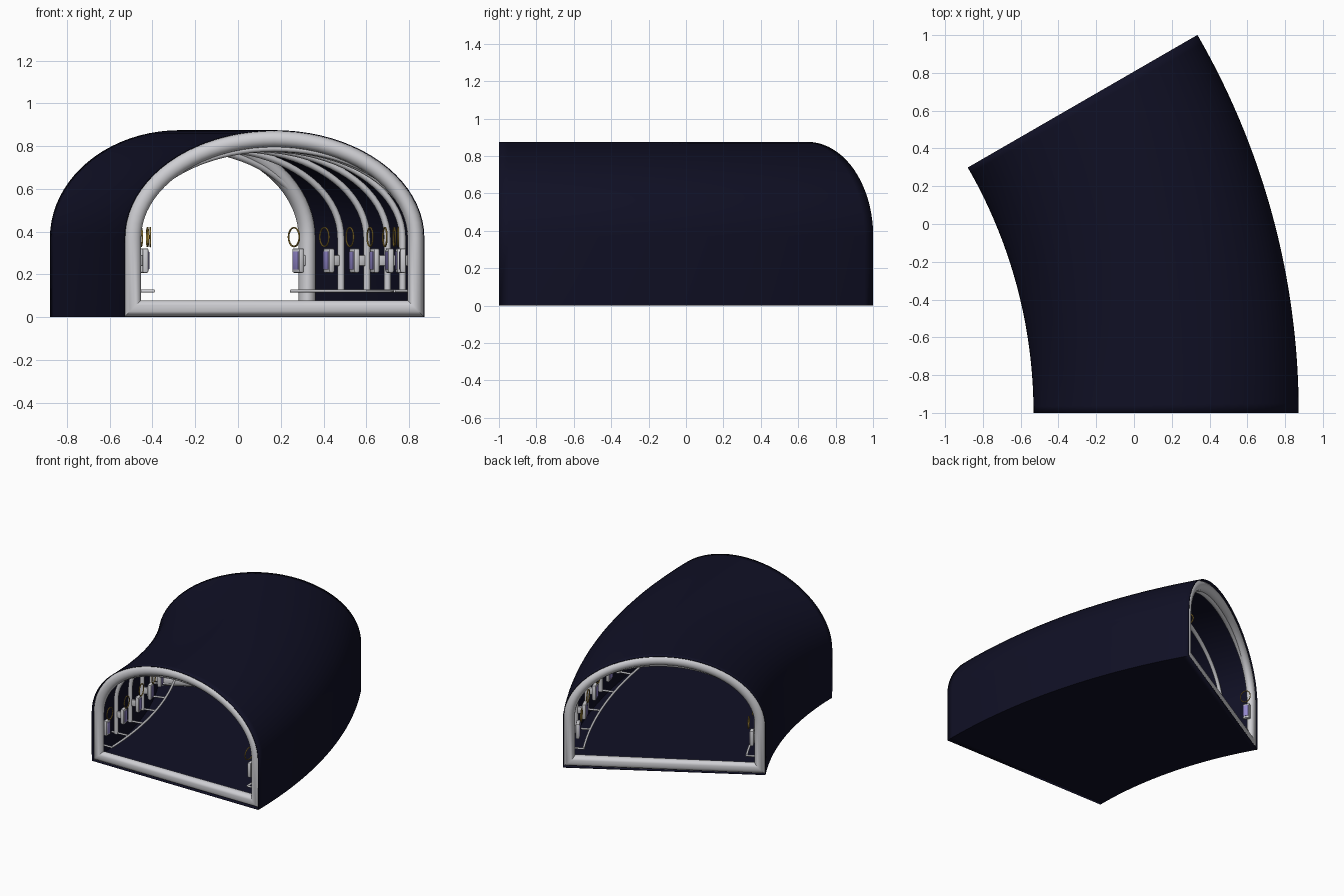
import bpy, bmesh, math
from mathutils import Vector

if "Cube" in bpy.data.objects:
    bpy.data.objects.remove(bpy.data.objects["Cube"], do_unlink=True)

# Bend: local (across, along, up) becomes a 30 degree turn
RADIUS, CENTRE_X, CENTRE_Y = 3.3, -3.13, -1.0
LENGTH = RADIUS * math.radians(30)


def bend(p):
    a = p[1] / RADIUS
    r = RADIUS + p[0]
    return Vector((CENTRE_X + r * math.cos(a), CENTRE_Y + r * math.sin(a), p[2]))


def material(name, colour, rough=0.5):
    m = bpy.data.materials.new(name)
    m.use_nodes = True
    m.diffuse_color = (*colour, 1)
    node = m.node_tree.nodes["Principled BSDF"]
    node.inputs["Base Color"].default_value = (*colour, 1)
    node.inputs["Roughness"].default_value = rough
    return m


NAVY = material("dark navy", (0.005, 0.005, 0.018))
GREY = material("light grey", (0.62, 0.62, 0.65))
LILAC = material("lilac screen", (0.3, 0.25, 0.62))
GOLD = material("gold", (0.45, 0.29, 0.05))


def finish(name, bm, mat):
    for v in bm.verts:
        v.co = bend(v.co)
    bmesh.ops.recalc_face_normals(bm, faces=bm.faces)
    mesh = bpy.data.meshes.new(name)
    bm.to_mesh(mesh)
    bm.free()
    mesh.materials.append(mat)
    ob = bpy.data.objects.new(name, mesh)
    bpy.context.collection.objects.link(ob)
    bpy.ops.object.select_all(action="DESELECT")
    ob.select_set(True)
    bpy.context.view_layer.objects.active = ob
    bpy.ops.object.shade_smooth_by_angle(angle=math.radians(40))
    return ob


def loft(name, rows, mat, wrap_rows=False, wrap_points=False, caps=False):
    """Skin a list of equally long point rows."""
    bm = bmesh.new()
    grid = [[bm.verts.new(p) for p in row] for row in rows]
    n, m = len(grid), len(grid[0])
    for i in range(n if wrap_rows else n - 1):
        for j in range(m if wrap_points else m - 1):
            k, l = (i + 1) % n, (j + 1) % m
            bm.faces.new((grid[i][j], grid[i][l], grid[k][l], grid[k][j]))
    if caps:
        bm.faces.new(grid[0])
        bm.faces.new(grid[-1])
    return finish(name, bm, mat)


def circle(radius, n):
    return [(radius * math.cos(2 * math.pi * i / n), radius * math.sin(2 * math.pi * i / n))
            for i in range(n)]


def arch(half_width, base, spring, top, n=40):
    """Straight sides with a half ellipse above, from right foot to left foot."""
    curve = [Vector((half_width * math.cos(math.pi * i / n),
                     spring + (top - spring) * math.sin(math.pi * i / n))) for i in range(n + 1)]
    return [Vector((half_width, base))] + curve + [Vector((-half_width, base))]


def inset(points, d, closed):
    """Mitred inward offset of an arch."""
    out, n = [], len(points)
    for i, p in enumerate(points):
        a = points[i - 1] if closed or i else None
        b = points[(i + 1) % n] if closed or i < n - 1 else None
        u = (p - a).normalized() if a else (b - p).normalized()
        v = (b - p).normalized() if b else u
        nu, nv = Vector((-u.y, u.x)), Vector((-v.y, v.x))
        out.append(p + (nu + nv) * d / (1 + nu.dot(nv)))
    return out


def box(name, centre, size, bevel, mat):
    bm = bmesh.new()
    bmesh.ops.create_cube(bm, size=1)
    for v in bm.verts:
        v.co = Vector([c + s * x for c, s, x in zip(centre, size, v.co)])
    bmesh.ops.bevel(bm, geom=bm.edges[:], offset=bevel, segments=2, profile=0.5, affect="EDGES")
    return finish(name, bm, mat)


# Shell with floor
outline = arch(0.7, 0.002, 0.37, 0.873)
STEPS = 40
shell = loft("tunnel_shell",
             [[(p.x, LENGTH * i / STEPS, p.y) for p in outline] for i in range(STEPS + 1)],
             NAVY, wrap_points=True)
skin = shell.modifiers.new("skin", "SOLIDIFY")
skin.thickness, skin.offset = 0.004, 0

# Rounded frames around both openings
for name, middle in (("front_frame", 0.038), ("back_frame", LENGTH - 0.038)):
    rows = [[(p.x, middle + e, p.y) for p in inset(outline, 0.039 + d, True)]
            for d, e in circle(0.038, 16)]
    loft(name, rows, GREY, wrap_rows=True, wrap_points=True)

# Stations along the tunnel
COUNT = 7
START = 0.055
stations = [START + (LENGTH - 2 * START) * i / (COUNT - 1) for i in range(COUNT)]
rib_line = arch(0.664, 0.115, 0.37, 0.79)

for i, s in enumerate(stations):
    # Arched rib
    rows = [[(p.x, s + e, p.y) for p in inset(rib_line, d, False)] for d, e in circle(0.016, 12)]
    loft(f"rib_{i + 1}", rows, GREY, wrap_rows=True)

    for side, label in ((1, "left"), (-1, "right")):
        tag = f"{label}_{i + 1}"
        # Panel with its screen and wall mount
        box("panel_" + tag, (side * 0.603, s, 0.265), (0.028, 0.064, 0.115), 0.008, GREY)
        box("panel_screen_" + tag, (side * 0.588, s, 0.265), (0.006, 0.046, 0.085), 0.002, LILAC)
        box("panel_mount_" + tag, (side * 0.635, s, 0.265), (0.045, 0.02, 0.05), 0.003, GREY)
        # Gold ring above the panel
        rows = [[(side * 0.58 + e, s + (0.044 + d) * c, 0.375 + (0.044 + d) * h)
                 for d, e in circle(0.004, 8)] for c, h in circle(1, 32)]
        loft("ring_" + tag, rows, GOLD, wrap_rows=True, wrap_points=True)
        # Rail bracket
        rows = [[(side * r, s + d, 0.122 + e) for d, e in circle(0.007, 10)]
                for r in (0.565, 0.698)]
        loft("rail_bracket_" + tag, rows, GREY, wrap_points=True, caps=True)

# Low rails along both walls
for side, label in ((1, "left"), (-1, "right")):
    rows = [[(side * 0.565 + d, START + (LENGTH - 2 * START) * i / STEPS, 0.122 + e)
             for d, e in circle(0.008, 10)] for i in range(STEPS + 1)]
    loft("rail_" + label, rows, GREY, wrap_points=True, caps=True)
